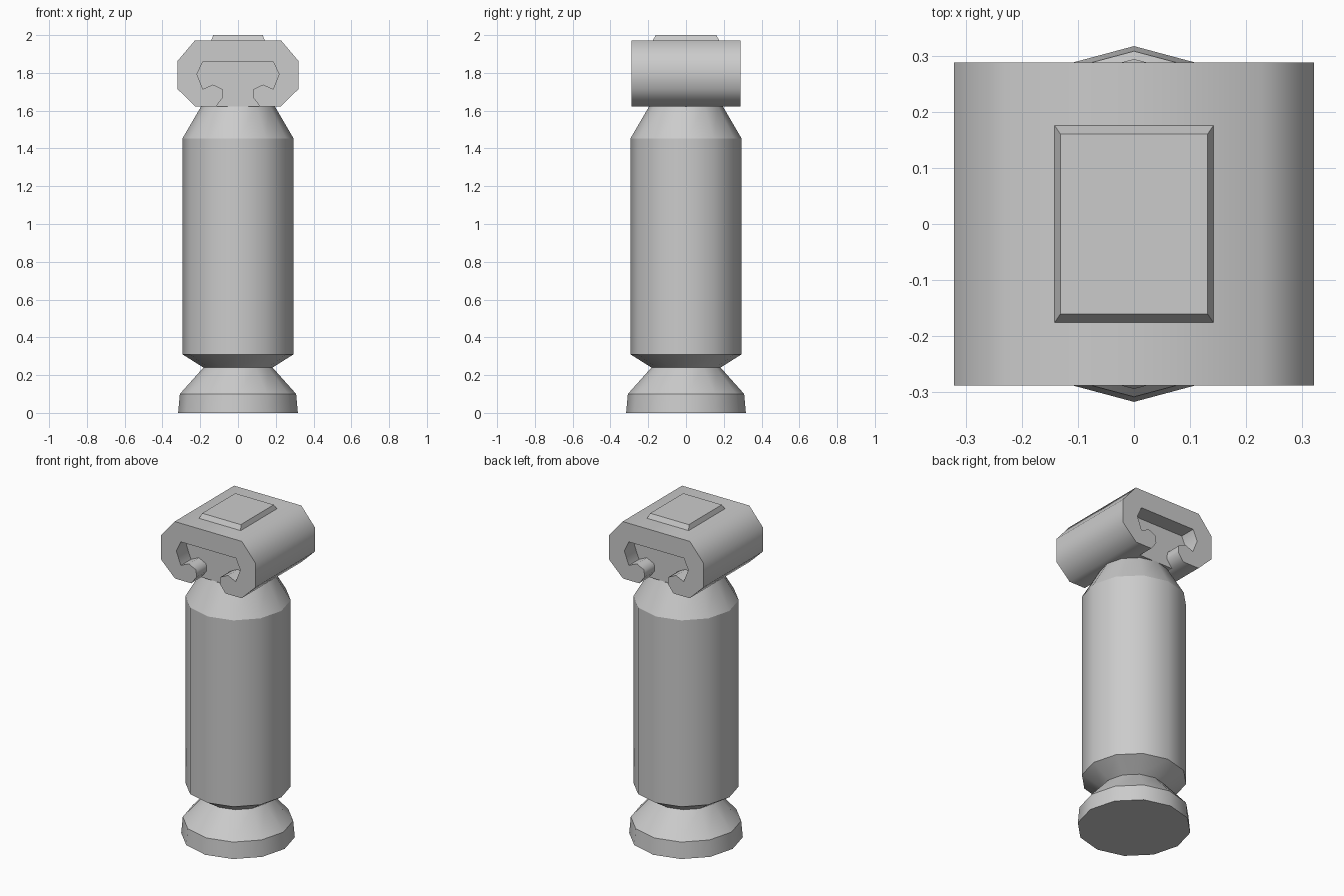
import bpy, bmesh, math

if "Cube" in bpy.data.objects:
    bpy.data.objects.remove(bpy.data.objects["Cube"])


def finish(name, bm, sharp_test=None):
    """Turn a bmesh into an object; smooth it where a sharp-edge test is given."""
    bmesh.ops.recalc_face_normals(bm, faces=bm.faces)
    if sharp_test:
        for f in bm.faces:
            f.smooth = True
        for e in bm.edges:
            e.smooth = not sharp_test(e)
    me = bpy.data.meshes.new(name)
    bm.to_mesh(me)
    bm.free()
    ob = bpy.data.objects.new(name, me)
    bpy.context.collection.objects.link(ob)
    return ob


def lathe(name, rings, sides=12):
    """Stack of (radius, z) rings, capped, with crisp ring edges."""
    bm = bmesh.new()
    loops = []
    for r, z in rings:
        loops.append([bm.verts.new((r * math.cos(2 * math.pi * i / sides),
                                    r * math.sin(2 * math.pi * i / sides), z))
                      for i in range(sides)])
    for a, b in zip(loops, loops[1:]):
        for i in range(sides):
            j = (i + 1) % sides
            bm.faces.new((a[i], a[j], b[j], b[i]))
    bm.faces.new(loops[0][::-1])
    bm.faces.new(loops[-1])
    return finish(name, bm, lambda e: abs(e.verts[0].co.z - e.verts[1].co.z) < 1e-5)


def extrude_y(name, profile, half):
    """Extrude an xz profile along y with crisp ends."""
    bm = bmesh.new()
    face = bm.faces.new([bm.verts.new((x, -half, z)) for x, z in profile])
    res = bmesh.ops.extrude_face_region(bm, geom=[face], use_keep_orig=True)
    for v in res["geom"]:
        if isinstance(v, bmesh.types.BMVert):
            v.co.y = half
    return finish(name, bm, lambda e: abs(e.verts[0].co.y - e.verts[1].co.y) < 1e-5
                  or e.calc_face_angle(0) > math.radians(65))


def mirrored(half):
    return half + [(-x, z) for x, z in reversed(half)]


# Pedestal foot, pinched neck and tapered body
lathe("foot", [(0.317, 0), (0.308, 0.10), (0.183, 0.24)])
lathe("body", [(0.183, 0.24), (0.294, 0.31), (0.294, 1.453), (0.195, 1.623)])

# Clamp head: chamfered block with a hooked channel underneath
slot = [(0.187, 1.858), (0.217, 1.793), (0.186, 1.714), (0.133, 1.738),
        (0.083, 1.714), (0.08, 1.67), (0.116, 1.623)]
outer = [(0.226, 1.623), (0.321, 1.715), (0.321, 1.862), (0.228, 1.972)]
extrude_y("clamp_head", mirrored(slot + outer), 0.288)

# Key that fills the middle of the channel, set back from both ends
extrude_y("channel_key", mirrored(slot), 0.19)

# Raised bevelled plate on top
bm = bmesh.new()
bmesh.ops.create_cube(bm, size=1)
for v in bm.verts:
    top = v.co.z > 0
    v.co.x *= 0.262 if top else 0.286
    v.co.y *= 0.32 if top else 0.356
    v.co.z = 2.0 if top else 1.968
finish("top_plate", bm)
